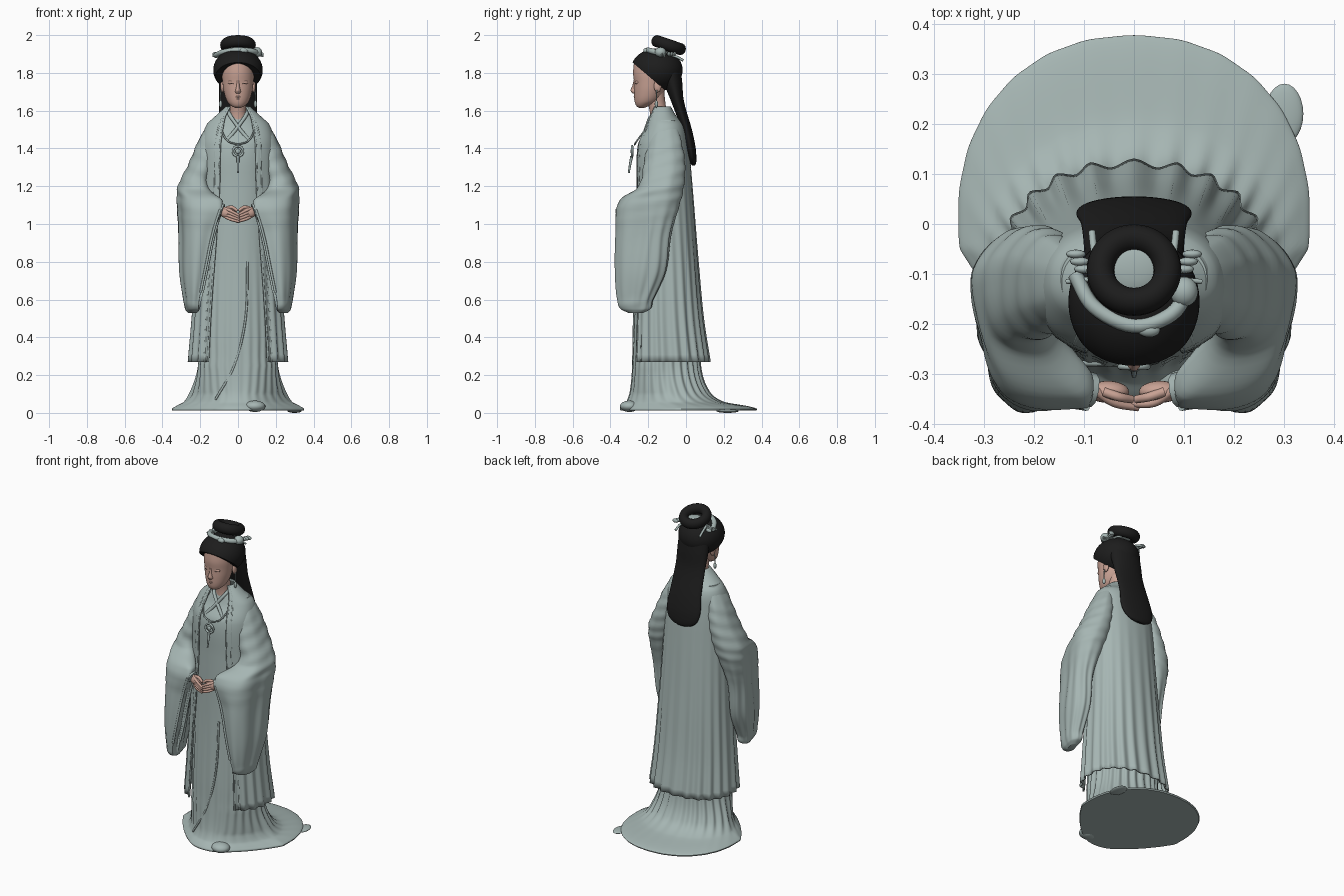
import bpy, bmesh, math
from mathutils import Vector, Matrix

if "Cube" in bpy.data.objects:
    bpy.data.objects.remove(bpy.data.objects["Cube"])

def material(name, rgb):
    m = bpy.data.materials.new(name)
    m.diffuse_color = (*rgb, 1)
    m.use_nodes = True
    m.node_tree.nodes["Principled BSDF"].inputs["Base Color"].default_value = m.diffuse_color
    return m

CLOTH = material("grey_green_cloth", (0.38, 0.465, 0.45))
SKIN = material("skin", (0.58, 0.36, 0.295))
HAIR = material("black_hair", (0.012, 0.012, 0.012))

def finish(name, bm, mat):
    me = bpy.data.meshes.new(name)
    bmesh.ops.recalc_face_normals(bm, faces=bm.faces[:])
    bm.to_mesh(me)
    bm.free()
    me.materials.append(mat)
    ob = bpy.data.objects.new(name, me)
    bpy.context.collection.objects.link(ob)
    return ob

def smooth(rows, steps):
    """Smooth interpolation of number rows keyed by their first column."""
    n, out = len(rows), []
    def slope(i):
        a, b = rows[max(i - 1, 0)], rows[min(i + 1, n - 1)]
        return [(q - p) / (b[0] - a[0]) for p, q in zip(a, b)]
    for i in range(n - 1):
        h, s0, s1 = rows[i + 1][0] - rows[i][0], slope(i), slope(i + 1)
        for k in range(steps):
            t = k / steps
            c = (2*t**3 - 3*t*t + 1, (t**3 - 2*t*t + t) * h, 3*t*t - 2*t**3, (t**3 - t*t) * h)
            out.append([c[0]*p + c[1]*u + c[2]*q + c[3]*v
                        for p, u, q, v in zip(rows[i], s0, rows[i + 1], s1)])
    return out + [list(rows[-1])]

def loft(name, rings, mat, closed=True):
    bm = bmesh.new()
    vs = [[bm.verts.new(p) for p in r] for r in rings]
    n = len(rings[0])
    for a, b in zip(vs, vs[1:]):
        for j in range(n if closed else n - 1):
            k = (j + 1) % n
            bm.faces.new((a[j], a[k], b[k], b[j]))
    if closed:
        bm.faces.new(vs[0])
        bm.faces.new(vs[-1])
    return finish(name, bm, mat)

def tube(name, pts, r, mat, steps=6, r_end=None):
    s, rows = 0, []
    for i, p in enumerate(pts):
        s += (Vector(p) - Vector(pts[i - 1])).length if i else 0
        rows.append((s, *p))
    path = [Vector(q[1:]) for q in smooth(rows, steps)]
    rings = []
    for i, p in enumerate(path):
        d = path[min(i + 1, len(path) - 1)] - path[max(i - 1, 0)]
        q = d.to_track_quat('Z', 'Y')
        rr = r + ((r_end if r_end else r) - r) * i / (len(path) - 1)
        rings.append([p + q @ Vector((rr * math.cos(a * math.pi / 4), rr * math.sin(a * math.pi / 4), 0))
                      for a in range(8)])
    return loft(name, rings, mat)

def ball(name, c, r, mat, seg=24):
    bm = bmesh.new()
    bmesh.ops.create_uvsphere(bm, u_segments=seg, v_segments=seg // 2, radius=1,
                              matrix=Matrix.Translation(c) @ Matrix.Diagonal((*r, 1)))
    return finish(name, bm, mat)

def torus(name, c, R, r, tilt, mat, tall=1.0):
    rot = Matrix.Translation(c) @ Matrix.Rotation(tilt, 4, 'X')
    bm = bmesh.new()
    N, M = 40, 16
    vs = [[bm.verts.new(rot @ Vector(((R + r*math.cos(b)) * math.sin(a), (R + r*math.cos(b)) * math.cos(a), tall*r*math.sin(b))))
           for b in (2*math.pi*j/M for j in range(M))] for a in (2*math.pi*i/N for i in range(N))]
    for i in range(N):
        for j in range(M):
            bm.faces.new((vs[i][j], vs[(i+1) % N][j], vs[(i+1) % N][(j+1) % M], vs[i][(j+1) % M]))
    return finish(name, bm, mat)

def power(v, p):
    return math.copysign(abs(v) ** p, v)

def oval(z, cy, rx, ry, t, p=1.0, fold=0.0):
    return (power(math.sin(t), p) * (rx + fold), cy - power(math.cos(t), p) * (ry + fold), z)

def oval_loft(name, rows, mat, steps=5, n=48, p=1.0, fold=lambda z, t: 0):
    return loft(name, [[oval(*row, 2*math.pi*j/n, p, fold(row[0], 2*math.pi*j/n)) for j in range(n)]
                       for row in smooth(rows, steps)], mat)

# Inner dress with trailing skirt
def dress_fold(z, t):
    back = 0.25 + 0.75 * (0.5 - 0.5 * math.cos(t)) ** 0.5
    amp = 0.007 * min(1, max(0, (0.9 - z) / 0.6)) * min(1, max(0.1, (z - 0.02) / 0.1))
    return amp * back * math.cos(26 * t)
dress = oval_loft("inner_dress", [
    (1.59, -.135, .055, .045), (1.55, -.125, .1, .065), (1.5, -.118, .14, .09), (1.42, -.125, .17, .13),
    (1.2, -.118, .175, .143), (.8, -.11, .19, .155), (.4, -.1, .205, .178), (.25, -.105, .208, .178),
    (.12, -.09, .25, .205), (.06, -.06, .285, .255), (.035, -.005, .33, .335), (.022, .012, .35, .362),
    (.012, .012, .348, .359)], CLOTH, 6, 208, .92, dress_fold)
for v in dress.data.vertices:  # the hem narrows toward the front
    if v.co.z < .25 and v.co.y < -.05:
        v.co.x *= 1 - .32 * min(1, (-.05 - v.co.y) / .25) * min(1, (.25 - v.co.z) / .15)
ball("train_flap", (.3, .22, .01), (.038, .06, .01), CLOTH)
ball("shoe", (.09, -.3, .035), (.055, .05, .03), CLOTH)
tube("skirt_drape", [(.05, -.262, .8), (.04, -.275, .5), (-.02, -.279, .25), (-.12, -.278, .07)], .006, CLOTH)

# Outer robe, open down the front, scalloped hem
robe = []
N = 180
for z, cy, rx, ry, edge in smooth([
        (1.62, -.13, .06, .046, .045), (1.57, -.125, .115, .07, .07), (1.52, -.112, .165, .102, .08),
        (1.42, -.125, .19, .135, .095), (1.2, -.118, .2, .148, .1), (.8, -.105, .22, .165, .125),
        (.5, -.097, .238, .182, .145), (.27, -.085, .256, .203, .155)], 6):
    p0 = math.asin((edge / rx) ** (1 / .88))
    amp = .009 * min(1, max(0, (1.45 - z) / 1.18)) ** 1.6
    robe.append([oval(z, cy, rx, ry, t, .88, amp * (1 - 1.8 * abs(math.sin(11 * t)) ** 1.5))
                 for t in (p0 + (2*math.pi - 2*p0) * j / N for j in range(N + 1))])
ob = loft("outer_robe", robe, CLOTH, closed=False)
mod = ob.modifiers.new("thickness", 'SOLIDIFY')
mod.thickness, mod.offset = .008, 0
for i in (0, 5, N - 5, N):
    tube("robe_front_trim", [r[i] for r in robe[::3]], .0055, CLOTH, 2)

# Wide hanging sleeves: closed eight-point sections, mirrored
SLEEVE = [
    (1.55, .14, -.08, .145, -.11, .14, -.14, .12, -.155, .09, -.15, .08, -.12, .09, -.08, .12, -.06),
    (1.45, .2, -.07, .205, -.11, .195, -.16, .16, -.19, .12, -.19, .1, -.12, .12, -.04, .17, -.03),
    (1.32, .255, -.06, .26, -.12, .245, -.18, .2, -.22, .15, -.21, .13, -.12, .15, -.02, .21, -.01),
    (1.2, .313, -.08, .313, -.15, .285, -.22, .23, -.25, .17, -.235, .15, -.14, .17, -.03, .25, -.015),
    (1.12, .322, -.1, .312, -.2, .257, -.33, .1, -.355, .085, -.3, .16, -.2, .19, -.05, .27, -.035),
    (.95, .313, -.14, .305, -.22, .255, -.355, .135, -.36, .125, -.3, .17, -.22, .22, -.095, .28, -.085),
    (.75, .308, -.16, .303, -.25, .258, -.36, .175, -.365, .165, -.3, .19, -.23, .22, -.125, .27, -.11),
    (.6, .288, -.21, .283, -.27, .255, -.35, .205, -.36, .195, -.31, .205, -.25, .222, -.185, .26, -.175)]
def shrunk(row, z, f):
    cx, cy = sum(row[1::2]) / 8, sum(row[2::2]) / 8
    return (z, *[(cx, cy)[i % 2] + (v - (cx, cy)[i % 2]) * f for i, v in enumerate(row[1:])])
last = SLEEVE[-1]
rows = smooth(SLEEVE + [shrunk(last, .55, .82), shrunk(last, .53, .45)], 8)
def sleeve_ring(row, side):
    pts = [Vector((row[i], row[i + 1], 0)) for i in range(1, 17, 2)]
    mid = sum(pts, Vector()) / 8
    ring, z = [], row[0]
    hang = min(1, max(0, (1.15 - z) / .2)) * min(1, max(0, (z - .53) / .1))
    for i in range(8):
        a, b, c, d = (pts[(i + k) % 8] for k in (-1, 0, 1, 2))
        for k in range(10):
            t = k / 10
            q = .5 * (2*b + (c - a)*t + (2*a - 5*b + 4*c - d)*t*t + (3*b - a - 3*c + d)*t**3)
            f = .004 * hang * math.cos((i + t) * math.pi * 2.5) + .0025 * (1 - hang) * math.sin(z * 85 + (i + t) * 1.6)
            if i == 3:  # groove of the sleeve opening
                f -= .03 * hang * math.sin(math.pi * t)
            q = q + (q - mid).normalized() * f * (1 if z < 1.45 else .2)
            ring.append((side * q.x, q.y, z))
    return ring
for s in (1, -1):
    loft("sleeve", [sleeve_ring(r, s) for r in rows], CLOTH)
    for k in (7, 9):  # hem lines of the sleeve opening
        tube("sleeve_hem", [(s * r[k], r[k + 1], r[0]) for r in rows[34:58:4]], .007, CLOTH, 3)
    tube("cuff", [(s*.13, -.315, 1.09), (s*.105, -.327, 1.08), (s*.08, -.332, 1.072)], .04, CLOTH, 4, .034)
    # Clasped hands
    ball("palm", (s*.052, -.335, 1.06), (.042, .022, .03), SKIN)
    for i in range(4):
        tube("finger", [(s*.08, -.33, 1.085 - .013*i), (s*.04, -.357, 1.07 - .015*i),
                        (-s*.008, -.363 + .004*s, 1.045 - .011*i)], .0095, SKIN, 5, .007)
    tube("thumb", [(s*.06, -.335, 1.085), (s*.03, -.345, 1.088), (s*.004, -.35, 1.07)], .01, SKIN, 5, .008)
    # Crossed collar, necklace cord
    tube("collar", [(s*.055, -.125, 1.605), (s*.042, -.18, 1.575), (0, -.208, 1.515), (-s*.06, -.232, 1.44)], .01, CLOTH)
    tube("necklace", [(s*.065, -.14, 1.59), (s*.085, -.215, 1.5), (s*.055, -.26, 1.44), (0, -.272, 1.42)], .0045, CLOTH)
    # Ears, earrings, face details
    ball("ear", (s*.082, -.15, 1.73), (.011, .02, .033), SKIN)
    tube("earring_chain", [(s*.09, -.155, 1.71), (s*.092, -.157, 1.68), (s*.092, -.157, 1.65)], .003, CLOTH)
    ball("earring_drop", (s*.092, -.157, 1.635), (.009, .009, .02), CLOTH, 12)
    ball("eyelid", (s*.034, -.257, 1.75), (.02, .012, .011), SKIN)
    tube("eyelash", [(s*.018, -.269, 1.745), (s*.034, -.269, 1.742), (s*.05, -.26, 1.747)], .0014, HAIR, 4)
    # Hair pins and leaf ornaments
    tube("hair_pin", [(s*.04, -.1, 1.91), (s*.09, -.11, 1.9), (s*.135, -.115, 1.888)], .005, CLOTH)
    tube("rear_pin", [(s*.07, -.1, 1.9), (s*.08, -.05, 1.885), (s*.084, -.015, 1.866)], .007, CLOTH)
    for k in range(3):
        ball("leaf_ornament", (s*(.1 + .008*k), -.09 + .015*k, 1.9), (.02, .009, .012), CLOTH, 12)

# Pendant
torus("pendant_ring", (0, -.285, 1.385), .027, .006, math.pi / 2, CLOTH)
ball("pendant_stone", (0, -.287, 1.385), (.014, .008, .014), CLOTH, 16)
tube("pendant_tassel", [(0, -.287, 1.36), (0, -.295, 1.32), (0, -.303, 1.27)], .008, CLOTH, 4, .005)

# Neck and face
oval_loft("neck", [(1.5, -.14, .06, .05), (1.58, -.145, .045, .045), (1.64, -.155, .043, .046), (1.7, -.165, .05, .05)], SKIN)
oval_loft("face", [(1.614, -.235, .012, .012), (1.624, -.23, .034, .032), (1.65, -.21, .058, .062), (1.7, -.195, .075, .08),
                   (1.75, -.19, .082, .085), (1.8, -.185, .085, .095), (1.86, -.175, .08, .1)], SKIN)
oval_loft("nose", [(1.69, -.27, .01, .012), (1.7, -.27, .016, .02), (1.708, -.27, .014, .024), (1.73, -.268, .009, .017),
                   (1.77, -.265, .007, .01)], SKIN, 4, 16)
ball("upper_lip", (0, -.268, 1.673), (.018, .009, .006), SKIN)
ball("lower_lip", (0, -.266, 1.663), (.015, .009, .006), SKIN)

# Hair cap: ellipsoid cut along a slanting hairline
bm = bmesh.new()
bmesh.ops.create_uvsphere(bm, u_segments=48, v_segments=32, radius=1,
                          matrix=Matrix.Translation((0, -.155, 1.815)) @ Matrix.Diagonal((.131, .137, .114, 1)))
cut = bmesh.ops.bisect_plane(bm, geom=bm.verts[:] + bm.edges[:] + bm.faces[:], plane_co=(0, -.285, 1.857),
                             plane_no=(0, .85, 1), clear_inner=True)
bmesh.ops.edgeloop_fill(bm, edges=[e for e in cut["geom_cut"] if isinstance(e, bmesh.types.BMEdge)])
finish("hair_cap", bm, HAIR)
oval_loft("long_hair", [(1.84, -.09, .1, .06), (1.75, -.07, .102, .05), (1.65, -.045, .1, .034), (1.5, .003, .106, .028),
                        (1.41, .022, .115, .028), (1.35, .033, .1, .022), (1.32, .038, .065, .015),
                        (1.31, .04, .03, .007)], HAIR)
torus("hair_bun", (0, -.092, 1.947), .067, .0275, -.33, HAIR, 1.15)

# Crown ornaments
ball("bun_inset", (0, -.088, 1.932), (.055, .05, .014), CLOTH)
tube("crown_band", [(-.118, -.1, 1.892), (-.08, -.165, 1.91), (0, -.203, 1.92), (.075, -.18, 1.915), (.115, -.12, 1.9)], .015, CLOTH)
ball("flower_ornament", (.1, -.135, 1.91), (.028, .03, .026), CLOTH)
ball("crown_jewel", (.03, -.212, 1.918), (.022, .014, .014), CLOTH)

bpy.ops.object.select_all(action='SELECT')
bpy.context.view_layer.objects.active = bpy.context.selected_objects[0]
bpy.ops.object.shade_smooth_by_angle(angle=math.radians(50))
